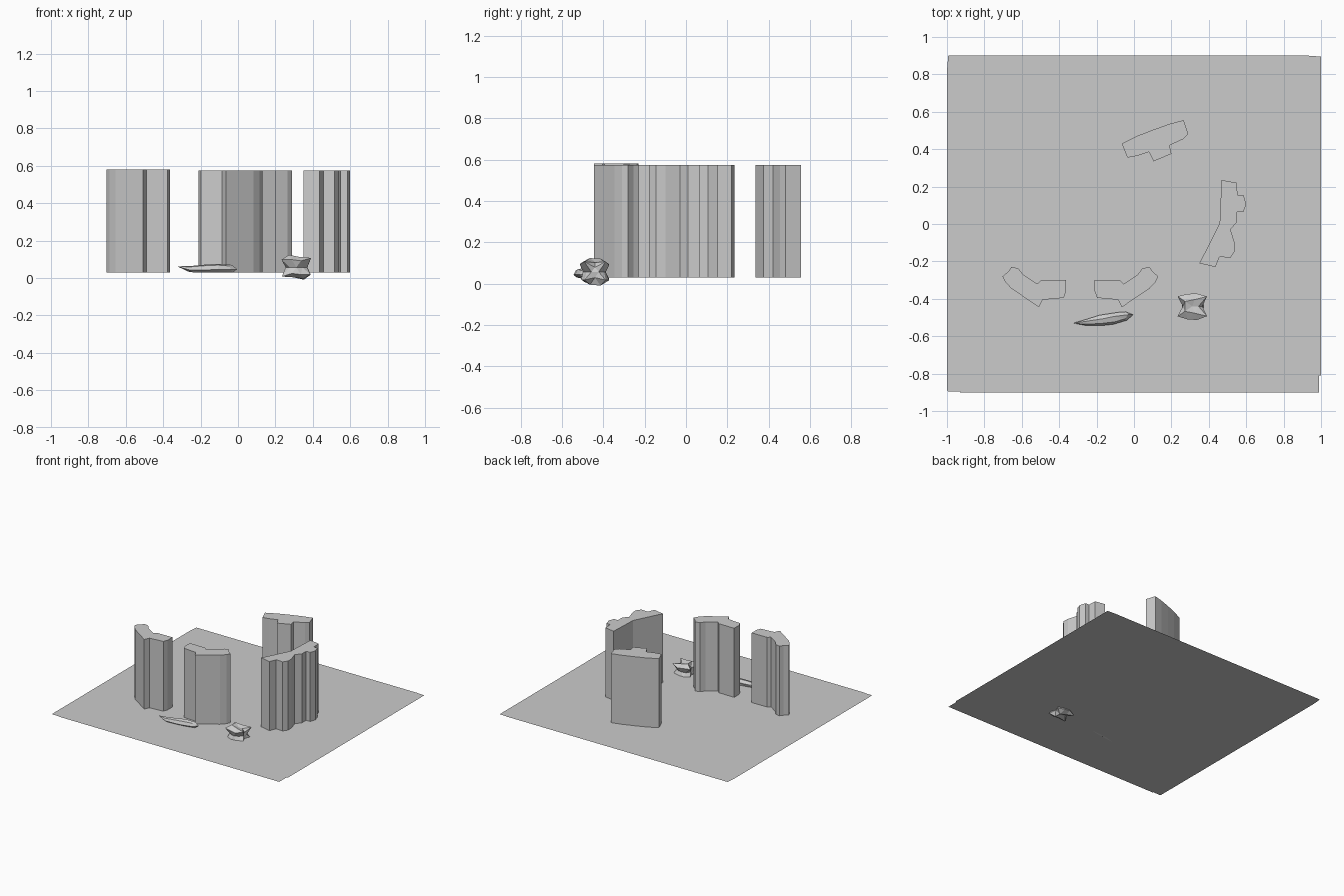
import bpy, bmesh, random
from mathutils import Vector

if "Cube" in bpy.data.objects:
    bpy.data.objects.remove(bpy.data.objects["Cube"])

GROUND_Z = 0.03
random.seed(4)


def finish(bm, name):
    bmesh.ops.recalc_face_normals(bm, faces=bm.faces)
    mesh = bpy.data.meshes.new(name)
    bm.to_mesh(mesh)
    bm.free()
    obj = bpy.data.objects.new(name, mesh)
    bpy.context.collection.objects.link(obj)
    return obj


def pillar(name, outline, top):
    # footprint extruded straight up from the ground sheet
    bm = bmesh.new()
    face = bm.faces.new([bm.verts.new((x, y, GROUND_Z)) for x, y in outline])
    ext = bmesh.ops.extrude_face_region(bm, geom=[face], use_keep_orig=True)
    verts = [v for v in ext["geom"] if isinstance(v, bmesh.types.BMVert)]
    bmesh.ops.translate(bm, verts=verts, vec=(0, 0, top - GROUND_Z))
    return finish(bm, name)


# Thin ground sheet with slightly uneven corners
bm = bmesh.new()
edge = [(-0.995, -0.895), (-0.93, -0.895), (-0.93, -0.9), (0.99, -0.9),
        (0.99, -0.81), (1, -0.81), (1, 0.895), (0.93, 0.9),
        (-0.993, 0.9), (-1, 0.82), (-1, -0.89)]
bm.faces.new([bm.verts.new((x, y, GROUND_Z)) for x, y in edge])
finish(bm, "ground_sheet")

# Front pair of bent pillars, mirrored about x = -0.285
bent = [(-0.21, -0.30), (-0.075, -0.302), (-0.055, -0.32), (0.02, -0.27),
        (0.045, -0.237), (0.083, -0.23), (0.10, -0.255), (0.13, -0.28),
        (0.115, -0.31), (0.083, -0.345), (-0.065, -0.445), (-0.085, -0.405),
        (-0.197, -0.395), (-0.21, -0.36)]
pillar("front_middle_pillar", bent, 0.575)
pillar("front_left_pillar", [(-0.573 - x, y) for x, y in bent], 0.58)

# Back pillar
pillar("back_pillar", [(-0.065, 0.43), (0.02, 0.472), (0.10, 0.503), (0.19, 0.535),
       (0.265, 0.555), (0.29, 0.48), (0.265, 0.455), (0.19, 0.42), (0.20, 0.375),
       (0.105, 0.335), (0.08, 0.385), (0.02, 0.365), (-0.035, 0.355)], 0.575)

# Right pillar with two stepped bulges
pillar("right_pillar", [(0.468, 0.235), (0.55, 0.22), (0.553, 0.155), (0.585, 0.155),
       (0.60, 0.107), (0.585, 0.064), (0.55, 0.064), (0.55, 0.01), (0.516, -0.03),
       (0.538, -0.10), (0.54, -0.145), (0.516, -0.18), (0.457, -0.176),
       (0.436, -0.23), (0.35, -0.21), (0.458, 0.005)], 0.575)

# Knobbly rock with lobes towards the corners
bm = bmesh.new()
bmesh.ops.create_icosphere(bm, subdivisions=2, radius=1)
for v in bm.verts:
    n = v.co.normalized()
    lobe = abs(n.x * n.y * n.z) * 27 ** 0.5
    v.co = n * (0.55 + 0.5 * lobe + random.uniform(-0.04, 0.04))
    v.co = Vector((0.312 + v.co.x * 0.108, -0.44 + v.co.y * 0.10, 0.057 + v.co.z * 0.09))
finish(bm, "knobbly_rock")

# Flat splintered stone: faceted rings along a leaning axis
bm = bmesh.new()
# x, y centre, z centre, half width, half height
stations = [(-0.25, -0.525, 0.047, 0.018, 0.017), (-0.17, -0.515, 0.05, 0.028, 0.022),
            (-0.10, -0.504, 0.052, 0.032, 0.024), (-0.04, -0.492, 0.05, 0.023, 0.02)]
shape = [(1, 0.2), (0.3, 1), (-0.6, 0.7), (-1, -0.3), (-0.2, -1), (0.7, -0.8)]
rings = [[bm.verts.new((x + random.uniform(-0.015, 0.015), y + a * w, z + b * h))
          for a, b in shape] for x, y, z, w, h in stations]
for r0, r1 in zip(rings, rings[1:]):
    for i in range(6):
        j = (i + 1) % 6
        bm.faces.new((r0[i], r0[j], r1[j]))
        bm.faces.new((r0[i], r1[j], r1[i]))
for ring, tip in ((rings[0], (-0.325, -0.53, 0.062)), (rings[-1], (-0.005, -0.485, 0.047))):
    t = bm.verts.new(tip)
    for i in range(6):
        bm.faces.new((ring[i], ring[(i + 1) % 6], t))
finish(bm, "flat_stone")
